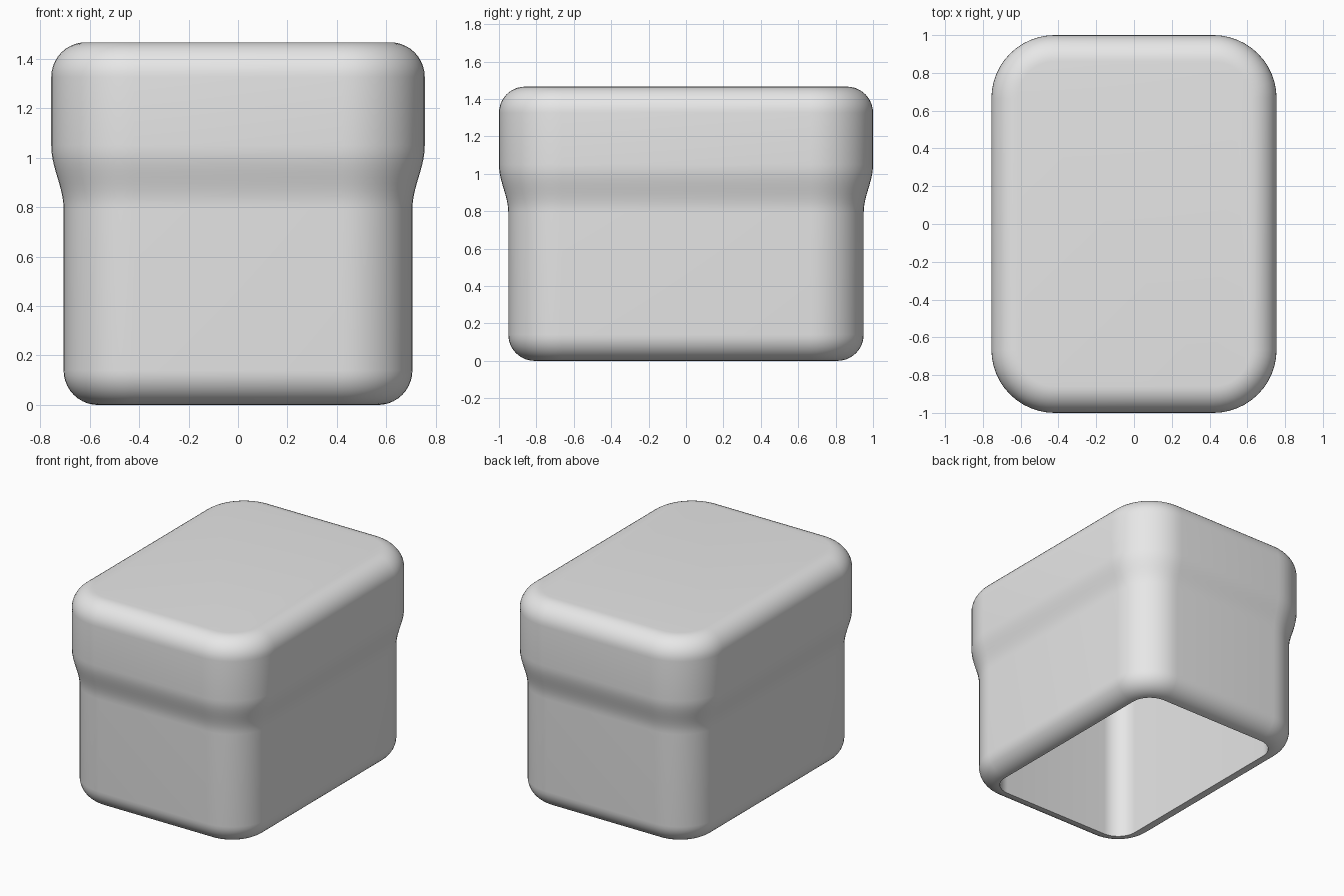
import bpy
import bmesh
from math import sin, cos, pi, radians

cube = bpy.data.objects.get("Cube")
if cube:
    bpy.data.objects.remove(cube, do_unlink=True)

HALF_X, HALF_Y, HEIGHT = 0.755, 1.0, 1.466   # outer size of the lid
CORNER = 0.335                               # lid corner radius
STEP = 0.05                                  # body is narrower than the lid
ROUND = 0.14                                 # top and bottom edge radius
CORNER_STEPS = 12
EDGE_STEPS = 10

# Plain grey material
grey = bpy.data.materials.new("plain_grey")
grey.use_nodes = True
colour = (0.8, 0.8, 0.8, 1)
grey.diffuse_color = colour
grey.node_tree.nodes["Principled BSDF"].inputs["Base Color"].default_value = colour


def rounded_ring(bm, inset, z):
    """Rounded rectangle of vertices, offset inwards by inset."""
    cx, cy, r = HALF_X - CORNER, HALF_Y - CORNER, CORNER - inset
    ring = []
    for i, (sx, sy) in enumerate(((1, 1), (-1, 1), (-1, -1), (1, -1))):
        for k in range(CORNER_STEPS + 1):
            a = (i + k / CORNER_STEPS) * pi / 2
            ring.append(bm.verts.new((sx * cx + r * cos(a), sy * cy + r * sin(a), z)))
    return ring


def wall_profile():
    """Inset and height pairs, from the cavity ceiling out and up to the top."""
    wall = STEP + ROUND
    pts = [(wall, HEIGHT - ROUND)]
    # rounded bottom rim
    for k in range(EDGE_STEPS + 1):
        a = k / EDGE_STEPS * pi / 2
        pts.append((wall - ROUND * sin(a), ROUND * (1 - cos(a))))
    # flared shoulder between body and lid
    low, high = 0.79, 1.05
    for k in range(EDGE_STEPS + 1):
        t = k / EDGE_STEPS
        pts.append((STEP * (1 + cos(pi * t)) / 2, low + (high - low) * t))
    # rounded top edge
    for k in range(EDGE_STEPS + 1):
        a = k / EDGE_STEPS * pi / 2
        pts.append((ROUND * (1 - cos(a)), HEIGHT - ROUND * (1 - sin(a))))
    return pts


# Hollow shell, open at the bottom
bm = bmesh.new()
rings = [rounded_ring(bm, inset, z) for inset, z in wall_profile()]
for lower, upper in zip(rings, rings[1:]):
    for i in range(len(lower)):
        j = (i + 1) % len(lower)
        bm.faces.new((lower[i], lower[j], upper[j], upper[i]))
bm.faces.new(rings[-1])
bm.faces.new(list(reversed(rings[0])))
bmesh.ops.recalc_face_normals(bm, faces=bm.faces)
for face in bm.faces:
    face.smooth = True

mesh = bpy.data.meshes.new("case_shell")
bm.to_mesh(mesh)
bm.free()
mesh.set_sharp_from_angle(angle=radians(35))
mesh.materials.append(grey)
shell = bpy.data.objects.new("case_shell", mesh)
bpy.context.collection.objects.link(shell)
